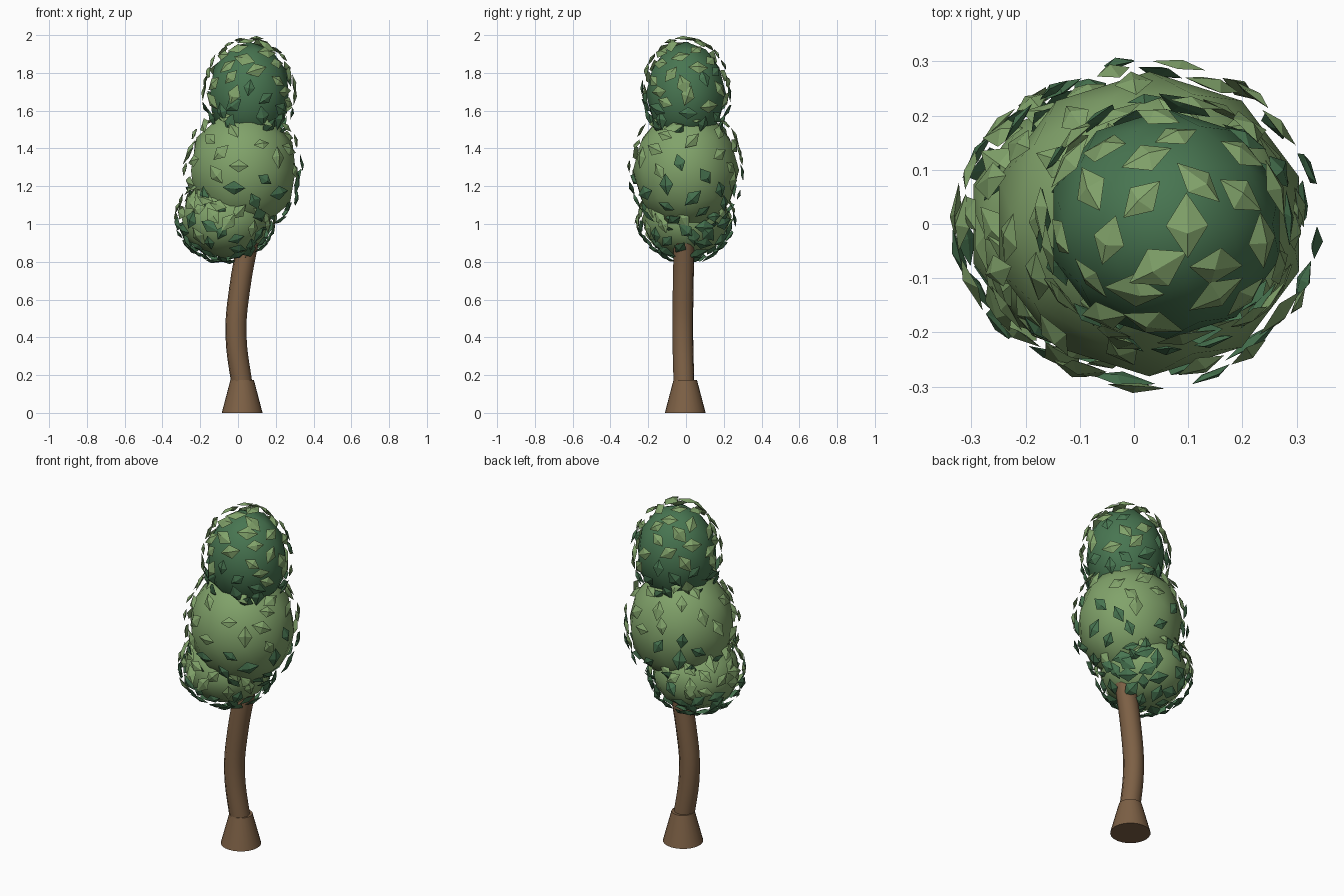
import bpy, bmesh, math, random
from mathutils import Vector, Matrix

random.seed(7)
cube = bpy.data.objects.get("Cube")
if cube:
    bpy.data.objects.remove(cube, do_unlink=True)


def material(name, rgb):
    m = bpy.data.materials.new(name)
    m.use_nodes = True
    m.diffuse_color = (*rgb, 1)
    m.node_tree.nodes["Principled BSDF"].inputs["Base Color"].default_value = (*rgb, 1)
    return m


BARK = material("bark brown", (0.205, 0.118, 0.06))
LIGHT = material("light green", (0.22, 0.365, 0.145))
DARK = material("dark green", (0.065, 0.18, 0.083))


def smooth(obj, angle):
    bpy.ops.object.select_all(action="DESELECT")
    obj.select_set(True)
    bpy.context.view_layer.objects.active = obj
    bpy.ops.object.shade_smooth_by_angle(angle=math.radians(angle))


# Flared root
bpy.ops.mesh.primitive_cone_add(vertices=24, radius1=0.108, radius2=0.062, depth=0.175,
                                location=(0.022, -0.004, 0.0875))
root = bpy.context.object
root.name = "trunk_base"
root.data.materials.append(BARK)
smooth(root, 40)

# Bent trunk swept along a curve
curve = bpy.data.curves.new("trunk", "CURVE")
curve.dimensions = "3D"
curve.bevel_depth = 0.056
curve.bevel_resolution = 3
curve.resolution_u = 5
curve.use_fill_caps = True
spline = curve.splines.new("BEZIER")
path = [(0.025, -0.01, 0.12), (-0.011, -0.017, 0.42), (0.009, -0.015, 0.66), (0.066, -0.008, 0.97)]
spline.bezier_points.add(len(path) - 1)
for point, co in zip(spline.bezier_points, path):
    point.co = co
    point.handle_left_type = point.handle_right_type = "AUTO"
trunk = bpy.data.objects.new("trunk", curve)
bpy.context.collection.objects.link(trunk)
bpy.ops.object.select_all(action="DESELECT")
trunk.select_set(True)
bpy.context.view_layer.objects.active = trunk
bpy.ops.object.convert(target="MESH")
trunk = bpy.context.object
trunk.data.materials.clear()
trunk.data.materials.append(BARK)
smooth(trunk, 40)

# Foliage clumps: name, centre, radii, colour, leaf count
CLUMPS = [
    ("lower_foliage", Vector((-0.068, 0, 1.025)), Vector((0.24, 0.235, 0.205)), LIGHT, 108),
    ("middle_foliage", Vector((0.028, 0, 1.285)), Vector((0.291, 0.281, 0.33)), LIGHT, 78),
    ("top_foliage", Vector((0.06, 0, 1.69)), Vector((0.219, 0.212, 0.275)), DARK, 82),
]


def buried(p, own):
    """True when a point lies deep inside another clump."""
    for name, centre, radii, *_ in CLUMPS:
        d = p - centre
        if name != own and Vector((d.x / radii.x, d.y / radii.y, d.z / radii.z)).length < 0.88:
            return True
    return False


def add_leaf(bm, position, normal):
    """A thin diamond with a raised middle, lying along the clump surface."""
    turn = Matrix.Rotation(random.uniform(0, math.tau), 4, "Z")
    tilt = Matrix.Rotation(random.gauss(0, 0.12), 4, "X")
    frame = Matrix.Translation(position) @ normal.to_track_quat("Z", "Y").to_matrix().to_4x4() @ tilt @ turn
    size = random.uniform(0.85, 1.15)
    half_len, half_wid, peak = 0.054 * size, 0.035 * size, 0.013 * size
    rim = [bm.verts.new(frame @ Vector(c)) for c in
           ((half_len, 0, 0), (0, half_wid, 0), (-half_len, 0, 0), (0, -half_wid, 0))]
    shift = random.uniform(-0.3, 0.3) * half_len
    top = bm.verts.new(frame @ Vector((shift, 0, peak)))
    under = bm.verts.new(frame @ Vector((-shift, 0, -peak / 2)))
    faces = []
    for i in range(4):
        a, b = rim[i], rim[(i + 1) % 4]
        faces += [bm.faces.new((a, b, top)), bm.faces.new((b, a, under))]
    return faces


for name, centre, radii, colour, count in CLUMPS:
    # Rounded clump body
    bpy.ops.mesh.primitive_ico_sphere_add(subdivisions=2, radius=1, location=centre)
    body = bpy.context.object
    body.name = name
    body.data.transform(Matrix.Diagonal((*radii, 1)))
    body.data.materials.append(colour)
    smooth(body, 60)

    # Leaves spread evenly over the clump, paler above and darker below
    bm = bmesh.new()
    for i in range(count):
        z = 1 - 2 * (i + 0.5) / count
        a = i * math.pi * (3 - math.sqrt(5)) + random.gauss(0, 0.12)
        ring = math.sqrt(1 - z * z)
        unit = Vector((ring * math.cos(a), ring * math.sin(a), z))
        normal = Vector((unit.x / radii.x, unit.y / radii.y, unit.z / radii.z)).normalized()
        position = centre + unit * radii + normal * 0.02
        if buried(position, name):
            continue
        dark = z + random.gauss(0, 0.25) < -0.03
        for face in add_leaf(bm, position, normal):
            face.material_index = int(dark)
    mesh = bpy.data.meshes.new(name + "_leaves")
    bm.to_mesh(mesh)
    bm.free()
    mesh.materials.append(LIGHT)
    mesh.materials.append(DARK)
    bpy.context.collection.objects.link(bpy.data.objects.new(name + "_leaves", mesh))
